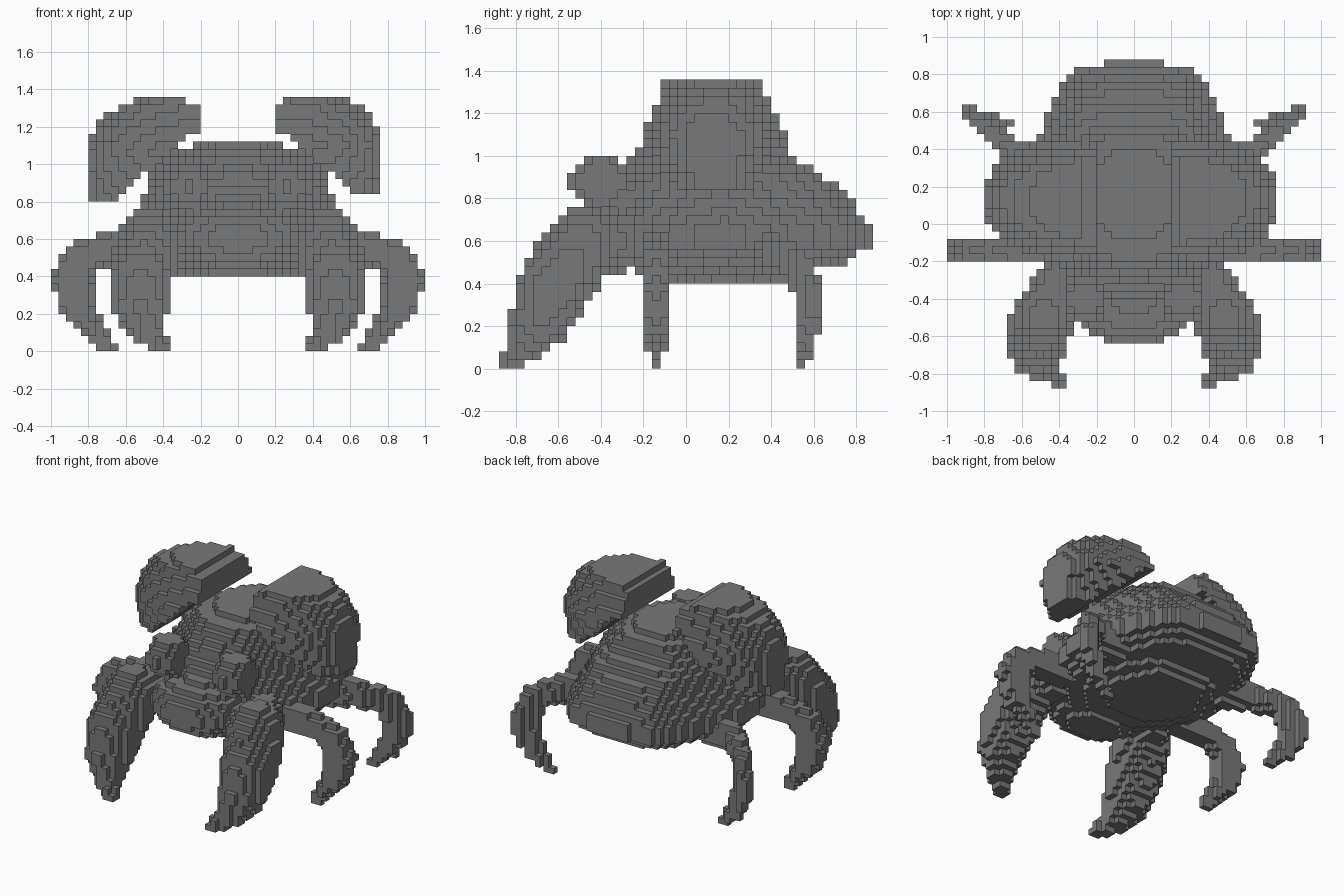
import bpy
from mathutils import Vector
from math import floor

VOXEL = 0.04

cube = bpy.data.objects.get("Cube")
if cube:
    bpy.data.objects.remove(cube, do_unlink=True)

grey = bpy.data.materials.new("stone_grey")
grey.use_nodes = True
grey.diffuse_color = (0.19, 0.19, 0.19, 1)
grey.node_tree.nodes["Principled BSDF"].inputs["Base Color"].default_value = (0.19, 0.19, 0.19, 1)


def fill(inside, low, high):
    """Cells whose centre lies inside the given shape."""
    spans = [range(floor(a / VOXEL), floor(b / VOXEL) + 1) for a, b in zip(low, high)]
    return {(i, j, k) for i in spans[0] for j in spans[1] for k in spans[2]
            if k >= 0 and inside(Vector((i + .5, j + .5, k + .5)) * VOXEL)}


def mirror(cells):
    return {(-1 - i, j, k) for i, j, k in cells}


# Shell layers: height, half width, front, back
LAYERS = [(.41, .30, -.06, .48), (.46, .44, -.26, .52), (.50, .52, -.42, .75),
          (.58, .62, -.5, .862), (.66, .62, -.5, .862), (.74, .56, -.46, .82),
          (.82, .51, -.4, .75), (.9, .49, -.34, .66), (.98, .44, -.27, .53),
          (1.06, .35, -.21, .47), (1.11, .23, -.06, .38)]


def shell(p):
    for low, high in zip(LAYERS, LAYERS[1:]):
        if low[0] <= p.z <= high[0]:
            t = (p.z - low[0]) / (high[0] - low[0])
            _, width, front, back = [a + (b - a) * t for a, b in zip(low, high)]
            s = (2 * p.y - front - back) / (back - front)
            if abs(s) >= 1:
                return False
            # Tapered blunt rear, rounder front
            if s > 0:
                return abs(p.x) < width * (1 - .42 * s) * (1 - s ** 10) ** .25
            return abs(p.x) < width * (1 + .3 * s) * (1 + s ** 3) ** .45
    return False


def head(p):
    return (p.x / .34) ** 2 + ((p.y + .4) / .25) ** 2 + ((p.z - .61) / .18) ** 2 < 1


def eye(p):
    # Rounded block with a small raised pupil
    d = Vector((abs(p.x - .26) / .12, abs(p.y + .4) / .13, abs(p.z - .88) / .125))
    block = sum(c ** 2.5 for c in d) < 1
    pupil = .24 < p.x < .28 and -.56 < p.y < -.4 and .84 < p.z < .92
    return block or pupil


def raised_claw(reach, drop):
    """Half dome, flat on the sloping inner side."""
    def inside(p):
        z = p.z + drop
        rise = abs(z - .98) / .4
        if p.x < .2 or z < .84 or z > min(1.22 + .5 * p.x, 1.375) or rise >= 1 or p.z > 1.36:
            return False
        if .63 * p.x + .77 * p.z < 1.043:
            return False
        outer = .2 + reach + .38 * (1 - rise ** 2.5) ** .4
        depth = .34 - .45 * abs(z - 1.1)
        return ((p.x - .2) / outer) ** 2.3 + (abs(p.y - .13) / depth) ** 2.3 < 1
    return inside


def limb(points, flat=Vector((0, 0, 0)), squash=1):
    """Tapered tube along points (x, y, z, radius), thinned along flat."""
    def inside(p):
        for a, b in zip(points, points[1:]):
            start, end = Vector(a[:3]), Vector(b[:3])
            axis = end - start
            t = min(max((p - start).dot(axis) / axis.length_squared, 0), 1)
            d = p - start - axis * t
            d += flat * d.dot(flat) * (squash - 1)
            if d.length < a[3] + (b[3] - a[3]) * t:
                return True
        return False
    return inside


front_leg = limb([(.41, -.30, .60, .12), (.48, -.49, .59, .17), (.52, -.61, .40, .175),
                  (.52, -.68, .24, .15), (.48, -.75, .11, .09), (.39, -.85, .02, .03)])
middle_leg = limb([(.48, -.14, .56, .09), (.70, -.14, .56, .08), (.85, -.14, .49, .09),
                   (.90, -.14, .38, .10), (.87, -.14, .23, .08), (.78, -.14, .11, .06),
                   (.70, -.13, .02, .035)], Vector((0, 1, 0)), 1.35)
rear_leg = limb([(.44, .36, .54, .10), (.67, .41, .55, .09), (.80, .52, .49, .09),
                 (.85, .57, .36, .09), (.83, .57, .22, .08), (.76, .55, .11, .06),
                 (.68, .54, .02, .035)], Vector((-.64, .77, 0)), 1.7)

parts = {"shell": fill(shell, (-.7, -.6, .3), (.7, .9, 1.2)),
         "head": fill(head, (-.4, -.7, .4), (.4, 0, .9))}
for name, shape in [("eye", eye), ("front_leg", front_leg),
                    ("middle_leg", middle_leg), ("rear_leg", rear_leg)]:
    cells = fill(shape, (0, -.9, 0), (.99, .9, 1.4))
    parts["left_" + name] = cells
    parts["right_" + name] = mirror(cells)

# The right raised claw sits a little lower and further out
box = (0, -.4, .7), (.9, .6, 1.4)
parts["left_raised_claw"] = fill(raised_claw(0, 0), *box)
parts["right_raised_claw"] = mirror(fill(raised_claw(.03, .03), *box))

# Each face: outward step and its four corners, wound outward
SIDES = []
for axis in range(3):
    u, v = (axis + 1) % 3, (axis + 2) % 3
    for sign in (0, 1):
        step = [0, 0, 0]
        step[axis] = 2 * sign - 1
        loop = [(0, 0), (1, 0), (1, 1), (0, 1)]
        corners = []
        for cu, cv in (loop if sign else reversed(loop)):
            corner = [0, 0, 0]
            corner[axis], corner[u], corner[v] = sign, cu, cv
            corners.append(corner)
        SIDES.append((step, corners))

solid = set().union(*parts.values())
used = set()


def build(name, cells):
    """Blocky mesh of the outside faces only."""
    index, faces = {}, []
    for cell in sorted(cells):
        for step, corners in SIDES:
            if tuple(c + s for c, s in zip(cell, step)) in solid:
                continue
            keys = [tuple(c + o for c, o in zip(cell, corner)) for corner in corners]
            faces.append([index.setdefault(key, len(index)) for key in keys])
    mesh = bpy.data.meshes.new(name)
    mesh.from_pydata([Vector(key) * VOXEL for key in index], [], faces)
    mesh.materials.append(grey)
    bpy.context.collection.objects.link(bpy.data.objects.new(name, mesh))


for name, cells in parts.items():
    build(name, cells - used)
    used |= cells
